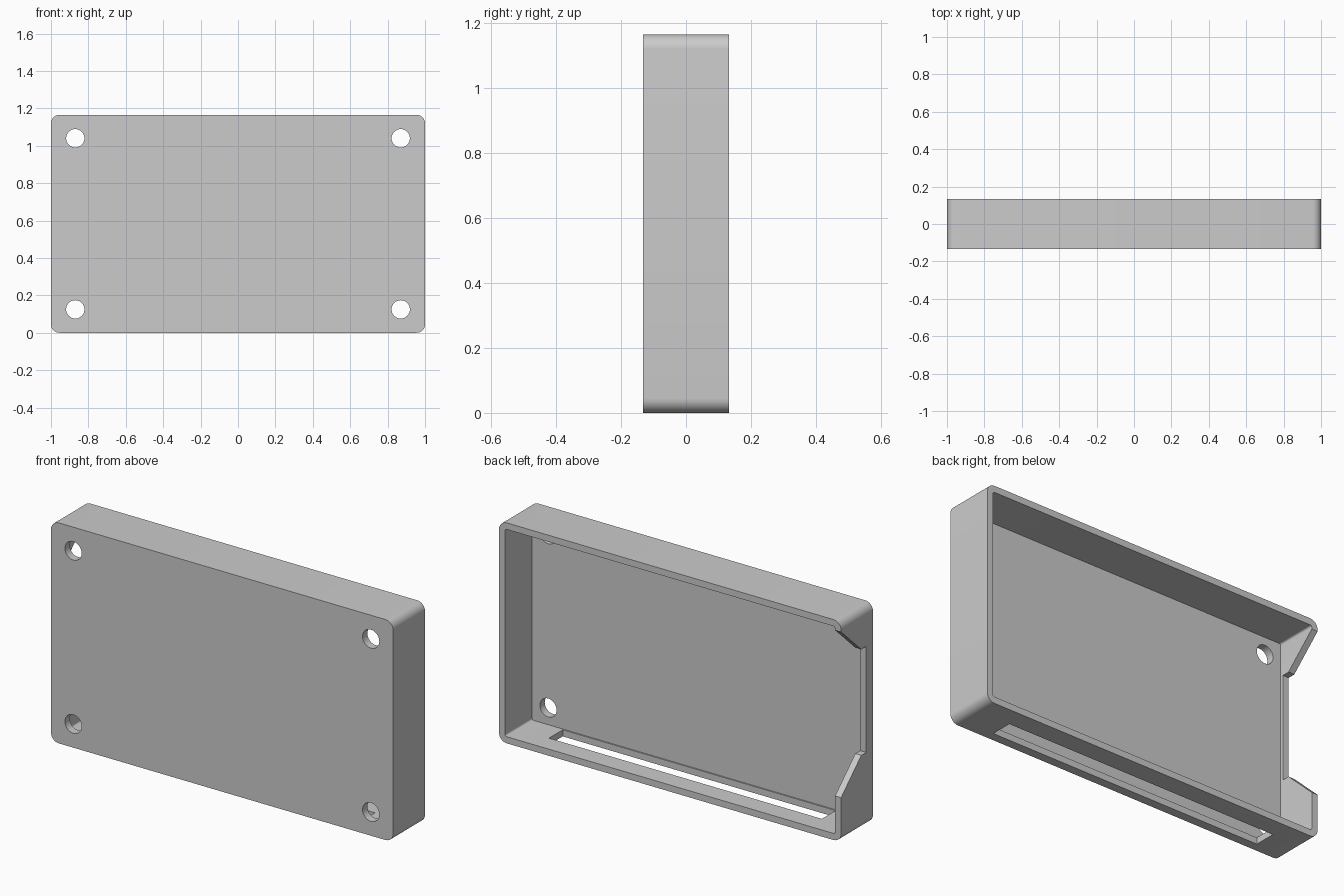
import bpy
import bmesh
from math import cos, sin, pi, radians

cube = bpy.data.objects.get("Cube")
if cube:
    bpy.data.objects.remove(cube, do_unlink=True)

HEIGHT, BACK = 1.165, 0.133
FLOOR_TOP, WALL = -0.092, 0.035

grey = bpy.data.materials.new("plain grey")
grey.use_nodes = True
colour = (0.6, 0.6, 0.6, 1)
grey.diffuse_color = colour
grey.node_tree.nodes["Principled BSDF"].inputs["Base Color"].default_value = colour


def prism(name, points, offset):
    """Extrude a closed 3D outline along an offset vector."""
    bm = bmesh.new()
    face = bm.faces.new([bm.verts.new(p) for p in points])
    made = bmesh.ops.extrude_face_region(bm, geom=[face])["geom"]
    verts = [g for g in made if isinstance(g, bmesh.types.BMVert)]
    bmesh.ops.translate(bm, verts=verts, vec=offset)
    bmesh.ops.recalc_face_normals(bm, faces=bm.faces)
    mesh = bpy.data.meshes.new(name)
    bm.to_mesh(mesh)
    bm.free()
    mesh.materials.append(grey)
    obj = bpy.data.objects.new(name, mesh)
    bpy.context.collection.objects.link(obj)
    return obj


def rounded_outline(inset, radius, y, steps=8):
    """Rounded rectangle in the xz plane, inset from the outer edge."""
    points = []
    half_x, half_z = 1 - inset - radius, HEIGHT / 2 - inset - radius
    for quarter, (sx, sz) in enumerate([(1, 1), (-1, 1), (-1, -1), (1, -1)]):
        for i in range(steps + 1):
            a = (quarter + i / steps) * pi / 2
            points.append((sx * half_x + radius * cos(a), y,
                           HEIGHT / 2 + sz * half_z + radius * sin(a)))
    return points


def cut(target, cutter):
    """Subtract a cutter and discard it."""
    cutter.hide_render = True
    mod = target.modifiers.new("cut", "BOOLEAN")
    mod.operation, mod.solver, mod.object = "DIFFERENCE", "EXACT", cutter
    bpy.context.view_layer.objects.active = target
    bpy.ops.object.modifier_apply(modifier=mod.name)
    bpy.data.objects.remove(cutter, do_unlink=True)


# Rounded case body, open at the back
case = prism("case_shell", rounded_outline(0, 0.045, -BACK), (0, 2 * BACK, 0))
cut(case, prism("cavity", rounded_outline(WALL, 0.01, FLOOR_TOP), (0, 0.4, 0)))

# Corner screw holes through the front panel
for x in (-0.87, 0.87):
    for z in (0.125, 1.04):
        ring = [(x + 0.049 * cos(i * pi / 16), -0.2, z + 0.049 * sin(i * pi / 16))
                for i in range(32)]
        cut(case, prism("screw_hole", ring, (0, 0.15, 0)))

# Long slot in the bottom wall
slot = [(-0.815, -0.085, -0.1), (0.78, -0.085, -0.1),
        (0.78, 0.03, -0.1), (-0.815, 0.03, -0.1)]
cut(case, prism("bottom_slot", slot, (0, 0, 0.15)))

# Flared notch in the side wall, running out to the open back
notch = [(0.15, 0.22), (-0.035, 0.395), (-0.076, 0.395),
         (-0.076, 0.955), (-0.035, 0.955), (0.15, 1.127)]
cut(case, prism("side_notch", [(-1.1, y, z) for y, z in notch], (0.2, 0, 0)))

# Smooth the rounded corners, keep the rest crisp
bpy.ops.object.select_all(action="DESELECT")
case.select_set(True)
bpy.context.view_layer.objects.active = case
bpy.ops.object.shade_smooth_by_angle(angle=radians(30))
